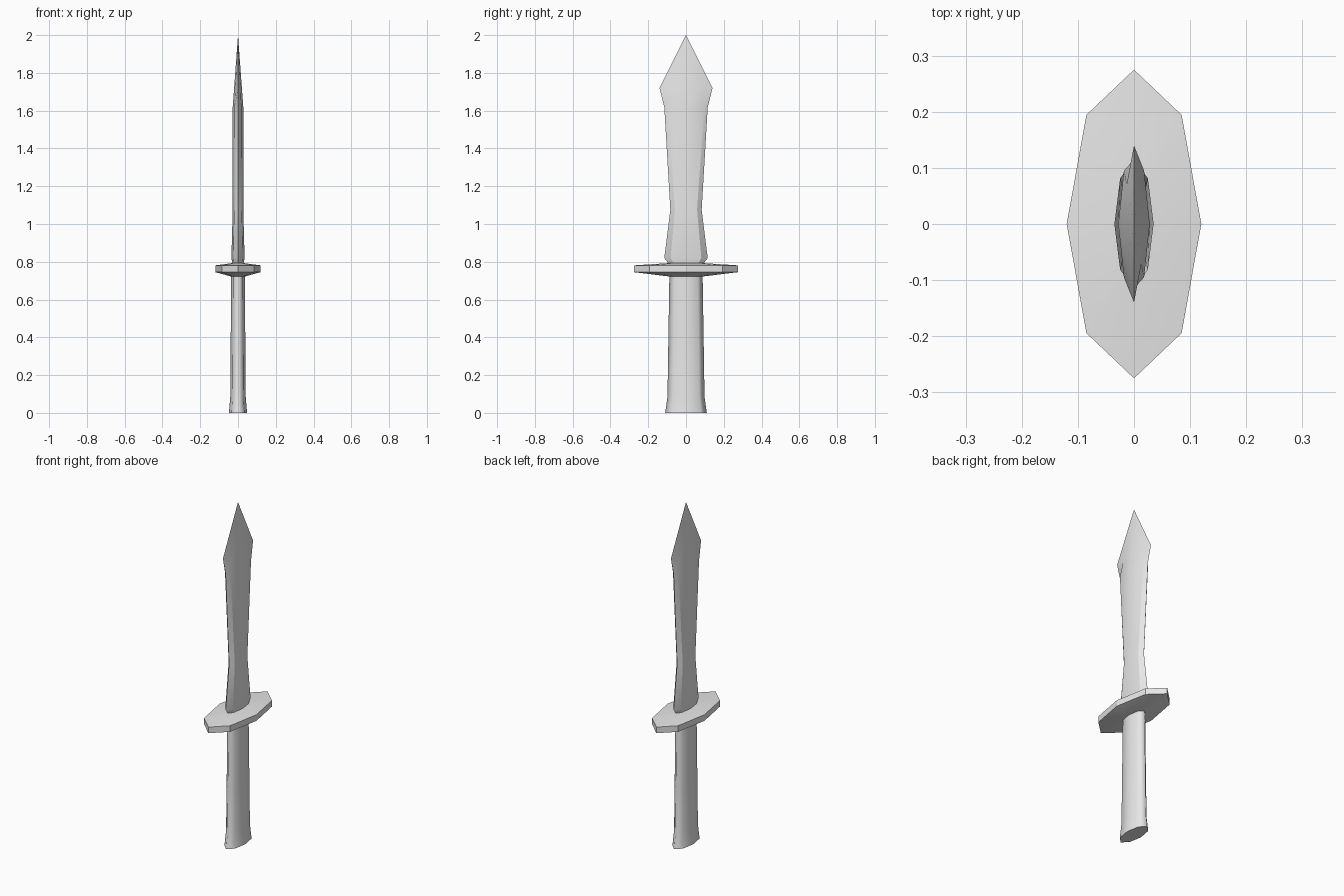
import bpy
import bmesh
import math

cube = bpy.data.objects.get("Cube")
if cube:
    bpy.data.objects.remove(cube, do_unlink=True)

GREY = (0.8, 0.8, 0.8, 1.0)
mat = bpy.data.materials.new("light grey")
mat.use_nodes = True
mat.diffuse_color = GREY
mat.node_tree.nodes["Principled BSDF"].inputs["Base Color"].default_value = GREY


def octagon(rx, ry, dx=None, dy=None):
    """Flattened eight-sided section; dx, dy move the four diagonal corners."""
    k = math.sqrt(0.5)
    dx = rx * k if dx is None else dx
    dy = ry * k if dy is None else dy
    return [(rx, 0), (dx, dy), (0, ry), (-dx, dy),
            (-rx, 0), (-dx, -dy), (0, -ry), (dx, -dy)]


def loft(name, sections, tip=None, smooth_angle=None):
    """Skin stacked sections (z, rx, ry, ...), capped or closed to a point."""
    bm = bmesh.new()
    rings = [[bm.verts.new((x, y, z)) for x, y in octagon(*size)]
             for z, *size in sections]
    for low, high in zip(rings, rings[1:]):
        for i in range(8):
            j = (i + 1) % 8
            bm.faces.new((low[i], low[j], high[j], high[i])).smooth = smooth_angle is None
    bm.faces.new(rings[0][::-1])
    if tip is None:
        bm.faces.new(rings[-1])
    else:
        point = bm.verts.new((0, 0, tip))
        for i in range(8):
            bm.faces.new((rings[-1][i], rings[-1][(i + 1) % 8], point))
    mesh = bpy.data.meshes.new(name)
    bm.to_mesh(mesh)
    bm.free()
    mesh.materials.append(mat)
    obj = bpy.data.objects.new(name, mesh)
    bpy.context.collection.objects.link(obj)
    if smooth_angle:
        bpy.ops.object.select_all(action="DESELECT")
        obj.select_set(True)
        bpy.context.view_layer.objects.active = obj
        bpy.ops.object.shade_smooth_by_angle(angle=math.radians(smooth_angle))
    return obj


# Handle with a flared foot
loft("handle", [(0, 0.048, 0.11), (0.085, 0.041, 0.098),
                (0.35, 0.039, 0.094), (0.73, 0.036, 0.088)])

# Guard: coned underside, short rim, slightly domed top
loft("guard", [(0.722, 0.036, 0.088), (0.745, 0.12, 0.275),
               (0.781, 0.12, 0.275), (0.793, 0.03, 0.09)], smooth_angle=20)

# Blade: waisted, with a spearhead tip
loft("blade", [(0.785, 0.028, 0.088), (0.82, 0.035, 0.115),
               (1.075, 0.028, 0.083), (1.62, 0.028, 0.115, 0.018, 0.095),
               (1.72, 0.0206, 0.14, 0.0133, 0.07)], tip=2.0, smooth_angle=30)
